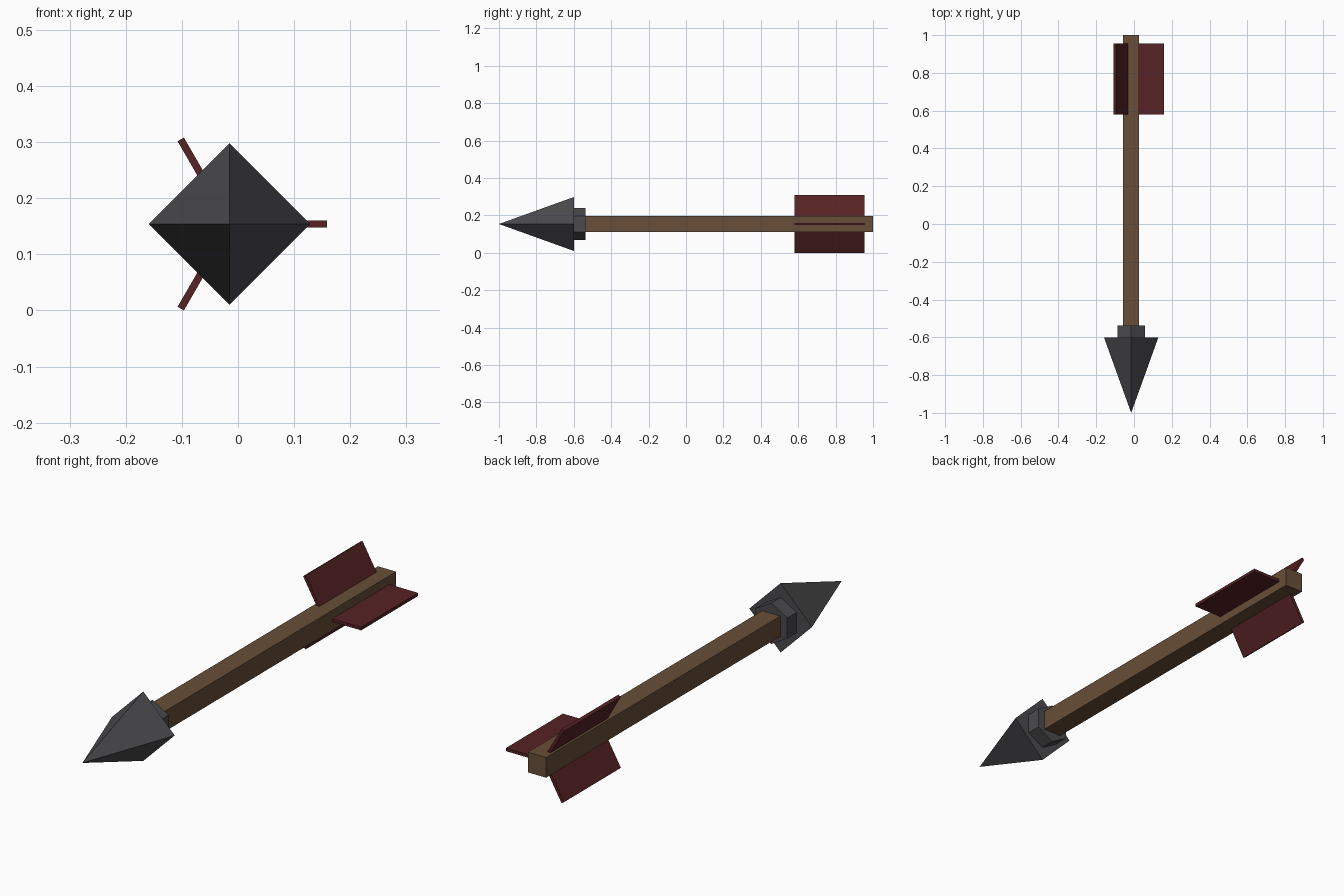
import bpy
from math import pi, sin, cos, radians

cube = bpy.data.objects.get("Cube")
if cube:
    bpy.data.objects.remove(cube, do_unlink=True)

AXIS_X, AXIS_Z = -0.015, 0.154   # centre line of the shaft


def material(name, rgb):
    mat = bpy.data.materials.new(name)
    mat.use_nodes = True
    mat.diffuse_color = (*rgb, 1)
    mat.node_tree.nodes["Principled BSDF"].inputs["Base Color"].default_value = (*rgb, 1)
    return mat


wood = material("brown wood", (0.138, 0.076, 0.040))
iron = material("dark iron", (0.069, 0.069, 0.075))
red = material("dark red feather", (0.095, 0.016, 0.018))


def finish(name, mat):
    obj = bpy.context.object
    obj.name = obj.data.name = name
    obj.data.materials.append(mat)
    return obj


def box(name, mat, centre, size, turn=0):
    bpy.ops.mesh.primitive_cube_add(size=1, location=centre, rotation=(0, turn, 0))
    obj = finish(name, mat)
    obj.scale = size
    return obj


def tapered(name, mat, sides, y_back, y_front, r_back, r_front):
    """Prism or pyramid along the shaft, with a corner pointing up."""
    bpy.ops.mesh.primitive_cone_add(
        vertices=sides, radius1=r_back, radius2=r_front, depth=y_back - y_front,
        location=(AXIS_X, (y_back + y_front) / 2, AXIS_Z), rotation=(pi / 2, 0, 0))
    return finish(name, mat)


# Square shaft
box("shaft", wood, (AXIS_X, 0.2, AXIS_Z), (0.084, 1.6, 0.084))

# Four-sided point and six-sided collar
tapered("arrowhead", iron, 4, -0.6, -1.0, 0.144, 0)
tapered("collar", iron, 6, -0.538, -0.61, 0.085, 0.085)

# Three fins spread evenly around the shaft
FIN = 0.174
for name, degrees in (("side_fin", 0), ("upper_fin", 120), ("lower_fin", 240)):
    a = radians(degrees)
    centre = (AXIS_X + cos(a) * FIN / 2, 0.768, AXIS_Z + sin(a) * FIN / 2)
    box(name, red, centre, (FIN, 0.374, 0.013), -a)
